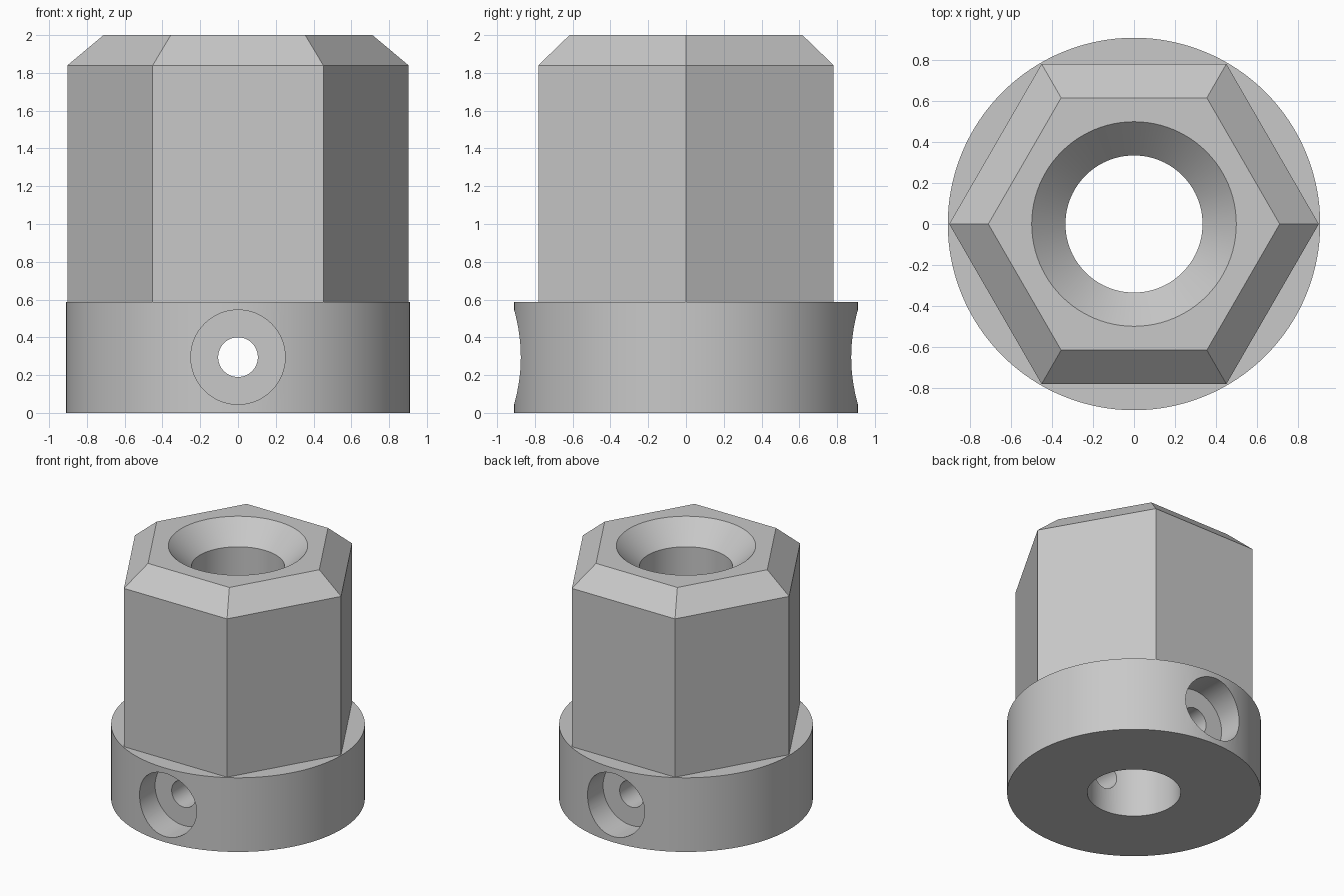
import bpy, bmesh, math
from mathutils import Matrix

cube = bpy.data.objects.get("Cube")
if cube:
    bpy.data.objects.remove(cube, do_unlink=True)

steel = bpy.data.materials.new("plain grey")
steel.use_nodes = True
grey = (0.58, 0.58, 0.58, 1)
steel.diffuse_color = grey
steel.node_tree.nodes["Principled BSDF"].inputs["Base Color"].default_value = grey


def turned(name, profile, sides, matrix=Matrix()):
    """Solid of revolution from (radius, height) points, capped at both ends."""
    bm = bmesh.new()
    rings = []
    for r, z in profile:
        angles = [math.tau * i / sides for i in range(sides)]
        rings.append([bm.verts.new((r * math.cos(a), r * math.sin(a), z)) for a in angles])
    for low, high in zip(rings, rings[1:]):
        for i in range(sides):
            j = (i + 1) % sides
            bm.faces.new((low[i], low[j], high[j], high[i]))
    bm.faces.new(rings[0][::-1])
    bm.faces.new(rings[-1])
    bm.transform(matrix)
    bmesh.ops.recalc_face_normals(bm, faces=bm.faces)
    mesh = bpy.data.meshes.new(name)
    bm.to_mesh(mesh)
    bm.free()
    mesh.materials.append(steel)
    obj = bpy.data.objects.new(name, mesh)
    bpy.context.collection.objects.link(obj)
    return obj


def combine(target, tool, operation):
    """Apply one boolean to the target and discard the tool."""
    bpy.context.view_layer.objects.active = target
    mod = target.modifiers.new(operation, 'BOOLEAN')
    mod.operation, mod.object, mod.solver = operation, tool, 'EXACT'
    bpy.ops.object.modifier_apply(modifier=mod.name)
    bpy.data.objects.remove(tool, do_unlink=True)


# Round collar with the chamfered hexagonal head
body = turned("hex_collar_body", [(0.91, 0), (0.91, 0.587)], 128)
head = turned("hex_head", [(0.903, 0.3), (0.903, 1.84), (0.712, 2)], 6)
combine(body, head, 'UNION')

# Central bore with a countersunk mouth
bore = turned("bore_cutter", [(0.335, -0.1), (0.335, 1.835), (0.6, 2.1)], 96)
combine(body, bore, 'DIFFERENCE')

# Stepped cross hole: narrow through the middle, wide pockets front and back
wide, narrow, floor = 0.25, 0.105, 0.68
steps = [(wide, -1.1), (wide, -floor), (narrow, -floor),
         (narrow, floor), (wide, floor), (wide, 1.1)]
across = Matrix.Translation((0, 0, 0.295)) @ Matrix.Rotation(math.pi / 2, 4, 'X')
combine(body, turned("screw_hole_cutter", steps, 64, across), 'DIFFERENCE')

# Smooth round walls, crisp edges
bpy.ops.object.select_all(action='DESELECT')
body.select_set(True)
bpy.context.view_layer.objects.active = body
bpy.ops.object.shade_smooth_by_angle(angle=math.radians(25))
